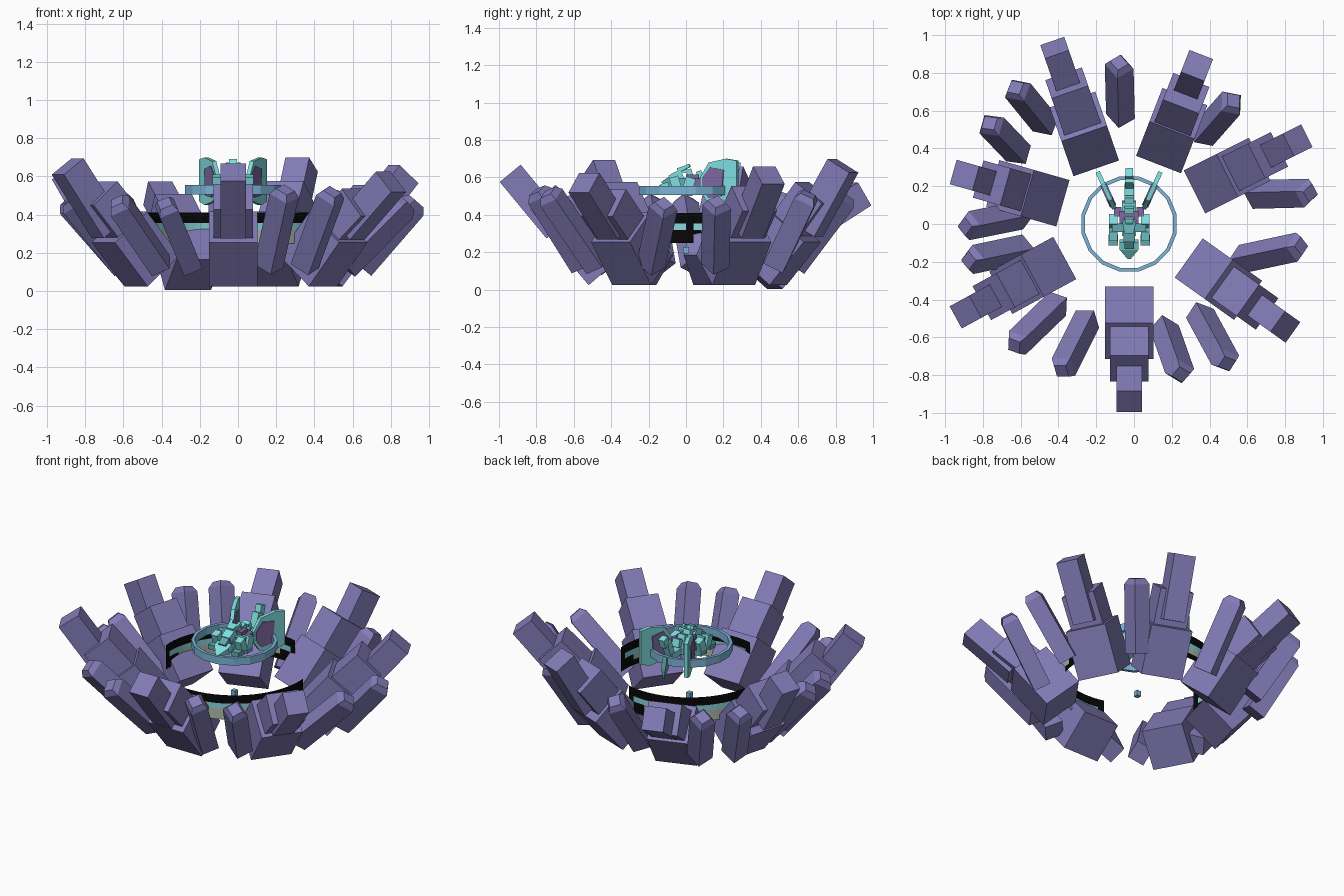
import bpy, bmesh, math
from mathutils import Vector, Matrix

if "Cube" in bpy.data.objects:
    bpy.data.objects.remove(bpy.data.objects["Cube"])


def material(name, rgb):
    m = bpy.data.materials.new(name)
    m.diffuse_color = (*rgb, 1)
    m.use_nodes = True
    m.node_tree.nodes["Principled BSDF"].inputs["Base Color"].default_value = m.diffuse_color
    return m


ROCK = material("violet rock", (0.225, 0.198, 0.47))
BLUE = material("ring blue", (0.20, 0.46, 0.68))
TURQ = material("turquoise", (0.22, 0.74, 0.76))
TEAL = material("dark teal", (0.12, 0.40, 0.43))
PURPLE = material("dull purple", (0.21, 0.14, 0.36))
BLACK = material("black", (0.002, 0.002, 0.002))
CYAN = material("pale cyan", (0.25, 0.66, 0.72))
SAND = material("pale sage", (0.44, 0.50, 0.42))
CX = -0.026  # axis of the ring and the figure


def finish(name, bm, *mats):
    bmesh.ops.recalc_face_normals(bm, faces=bm.faces)
    me = bpy.data.meshes.new(name)
    bm.to_mesh(me)
    bm.free()
    for m in mats:
        me.materials.append(m)
    ob = bpy.data.objects.new(name, me)
    bpy.context.collection.objects.link(ob)
    return ob


def beam(name, a, b, width, thick, mat, point=0.0, tip=0.55, roll=0.0):
    """Box whose long axis runs from a to b; point adds a chamfered tip."""
    a, b = Vector(a), Vector(b)
    d = (b - a).normalized()
    side = d.cross(Vector((0, 0, 1)))
    side = side.normalized() if side.length > 1e-4 else Vector((1, 0, 0))
    side = Matrix.Rotation(roll, 3, d) @ side
    up = side.cross(d)
    rings = [(a, 1.0), (b, 1.0)]
    if point:
        rings = [(a, 1.0), (b - d * point, 1.0), (b, tip)]
    bm = bmesh.new()
    loops = []
    for p, k in rings:
        loops.append([bm.verts.new(p + side * width / 2 * k * i + up * thick / 2 * k * j)
                      for i, j in ((-1, -1), (1, -1), (1, 1), (-1, 1))])
    for l0, l1 in zip(loops, loops[1:]):
        for i in range(4):
            n = (i + 1) % 4
            bm.faces.new((l0[i], l0[n], l1[n], l1[i]))
    bm.faces.new(loops[0])
    bm.faces.new(loops[-1])
    return finish(name, bm, mat)


# Large rock clusters: inner base edge xy, outer tip edge xy, tip height, base drop
clusters = [
    (-0.025, -0.33, -0.025, -1.00, 0.66, 0.00),
    (0.29, -0.18, 0.85, -0.58, 0.61, 0.00),
    (0.32, 0.17, 0.92, 0.47, 0.65, 0.00),
    (0.13, 0.315, 0.355, 0.895, 0.70, 0.00),
    (-0.20, 0.295, -0.44, 0.99, 0.55, -0.02),
    (-0.377, 0.11, -0.955, 0.275, 0.66, 0.00),
    (-0.367, -0.18, -0.945, -0.495, 0.69, 0.00),
]
for bx, by, tx, ty, tz, dz in clusters:
    start, run = Vector((bx, by, 0)), Vector((tx - bx, ty - by, 0))
    length = run.length
    run.normalize()

    def at(s, z):
        return start + run * s + Vector((0, 0, z))

    lift = tz - 0.67
    beam("rock_base", at(0.095, 0.105 + dz), at(0.29, 0.335 + dz), 0.255, 0.25, ROCK)
    beam("rock_middle", at(0.20, 0.25), at(length * 0.65, 0.50 + lift * 0.6), 0.205, 0.19, ROCK)
    beam("rock_tip", at(0.36, 0.32), at(length - 0.06, tz - 0.038), 0.134, 0.145, ROCK)

# Slim crystals between the clusters: inner xy, outer xy in plan, tip height
crystals = [
    (-0.22, -0.45, -0.40, -0.81, 0.46), (-0.36, -0.38, -0.66, -0.67, 0.47),
    (-0.53, 0.06, -0.93, -0.02, 0.48), (-0.53, -0.12, -0.91, -0.20, 0.48),
    (-0.57, 0.33, -0.79, 0.56, 0.50), (-0.43, 0.48, -0.65, 0.75, 0.50),
    (-0.07, 0.51, -0.08, 0.89, 0.51), (0.33, 0.43, 0.55, 0.68, 0.51),
    (0.58, 0.155, 0.97, 0.165, 0.47), (0.50, -0.20, 0.92, -0.11, 0.46),
    (0.32, -0.42, 0.51, -0.77, 0.52), (0.14, -0.49, 0.26, -0.83, 0.53),
]
for x0, y0, x1, y1, tz in crystals:
    p, q = Vector((x0, y0, 0)), Vector((x1, y1, 0))
    d = (q - p).normalized()
    beam("crystal", p + d * 0.06 + Vector((0, 0, 0.13)), q - d * 0.035 + Vector((0, 0, tz)),
         0.105, 0.115, ROCK, point=0.035, tip=0.65, roll=0.6)

# Two curved painted screens, coloured by height and distance from the ends
heights = [0.25, 0.285, 0.32, 0.355, 0.41]
for first in (75, 255):
    bm = bmesh.new()
    n = 22
    cols = []
    for i in range(n + 1):
        a = math.radians(first + 110 * i / n)
        cols.append([bm.verts.new((CX + 0.47 * math.cos(a), 0.47 * math.sin(a), z)) for z in heights])
    for i in range(n):
        edge = min(i, n - 1 - i)
        for j in range(4):
            f = bm.faces.new((cols[i][j], cols[i + 1][j], cols[i + 1][j + 1], cols[i][j + 1]))
            if j == 2 and edge >= 1:
                f.material_index = 1
            elif (j == 1 and edge >= 3) or (j == 0 and edge >= 6):
                f.material_index = 2
    finish("curved_screen", bm, BLACK, CYAN, SAND)

# Flat hoop around the figure
bm = bmesh.new()
sides = 16
loops = []
for r, z in ((0.257, 0.505), (0.257, 0.555), (0.237, 0.555), (0.237, 0.505)):
    loops.append([bm.verts.new((CX + r * math.cos(2 * math.pi * (i + 0.5) / sides),
                                r * math.sin(2 * math.pi * (i + 0.5) / sides), z))
                  for i in range(sides)])
for k in range(4):
    l0, l1 = loops[k], loops[(k + 1) % 4]
    for i in range(sides):
        m = (i + 1) % sides
        bm.faces.new((l0[i], l0[m], l1[m], l1[i]))
finish("hoop", bm, BLUE)


def block(name, x, y, z, sx, sy, sz, mat, tilt=0.0):
    bm = bmesh.new()
    bmesh.ops.create_cube(bm, size=1, matrix=Matrix.Translation((CX + x, y, z))
                          @ Matrix.Rotation(tilt, 4, 'X') @ Matrix.Diagonal((sx, sy, sz, 1)))
    return finish(name, bm, mat)


# Small floating cube low in the middle
block("floating_cube", 0, 0, 0.21, 0.03, 0.03, 0.035, BLUE)

# Figure: trunk, arched neck and lowered head
block("trunk", 0, 0.03, 0.555, 0.075, 0.18, 0.075, TURQ, 0.1)
block("saddle", 0, 0.035, 0.60, 0.10, 0.07, 0.03, PURPLE)
block("shoulder_bar", 0, -0.02, 0.575, 0.18, 0.045, 0.045, TEAL)
block("neck", 0, -0.05, 0.60, 0.06, 0.07, 0.06, TURQ, 0.5)
block("neck_crest", 0, -0.02, 0.64, 0.05, 0.05, 0.035, TURQ, 0.3)
block("throat", 0, -0.095, 0.565, 0.05, 0.05, 0.06, TEAL, 0.6)
beam("snout", (CX, -0.09, 0.555), (CX, -0.185, 0.52), 0.10, 0.045, TURQ, point=0.06, tip=0.15)
for i in range(3):
    block("back_plate", 0, 0.02 + 0.055 * i, 0.62 - 0.01 * i, 0.05, 0.03, 0.05, TURQ, 0.3)

# Tail rising behind, with a pointed end below
block("tail_root", 0, 0.16, 0.545, 0.05, 0.11, 0.04, TURQ)
block("tail_middle", 0, 0.22, 0.595, 0.045, 0.04, 0.11, TURQ, -0.35)
block("tail_top", 0, 0.265, 0.655, 0.04, 0.045, 0.06, TURQ, -0.3)
beam("tail_spike", (CX, 0.24, 0.55), (CX, 0.27, 0.42), 0.03, 0.035, TEAL, point=0.06, tip=0.2)

for s in (-1, 1):
    # Limbs and paws
    block("front_leg", s * 0.085, -0.055, 0.565, 0.045, 0.05, 0.08, TURQ, 0.3)
    block("front_paw", s * 0.085, -0.085, 0.525, 0.05, 0.06, 0.03, TEAL)
    block("hind_leg", s * 0.085, 0.015, 0.56, 0.045, 0.055, 0.08, TURQ, -0.3)
    block("hind_paw", s * 0.085, 0.005, 0.515, 0.045, 0.06, 0.03, TEAL)
    block("hip", s * 0.06, 0.065, 0.57, 0.04, 0.05, 0.05, PURPLE)
    beam("horn", (CX + s * 0.02, -0.03, 0.64), (CX + s * 0.03, 0.02, 0.665), 0.018, 0.018, TURQ)

    # Upright wings: frame slab with purple membrane plates on its forward part
    root, along = Vector((CX + s * 0.078, 0.08, 0)), Vector((s * 0.41, 0.91, 0))
    inward = Vector((-s * 0.91, 0.41, 0))
    outline = [(0, 0.53), (0.04, 0.47), (0.15, 0.45), (0.215, 0.47), (0.215, 0.69),
               (0.15, 0.70), (0.05, 0.68), (0.0, 0.60)]
    membrane = [(0.015, 0.54), (0.05, 0.49), (0.13, 0.50), (0.14, 0.64), (0.06, 0.655), (0.015, 0.60)]
    for name, shape, near, far, mat in (("wing", outline, -0.012, 0.012, TURQ),
                                        ("inner_membrane", membrane, 0.012, 0.018, PURPLE),
                                        ("outer_membrane", membrane, -0.018, -0.012, PURPLE)):
        bm = bmesh.new()
        lo, hi = [[bm.verts.new(root + along * p[0] + inward * o + Vector((0, 0, p[1])))
                   for p in shape] for o in (near, far)]
        bm.faces.new(lo)
        bm.faces.new(hi)
        for i in range(len(shape)):
            m = (i + 1) % len(shape)
            bm.faces.new((lo[i], lo[m], hi[m], hi[i]))
        finish(name, bm, mat)
